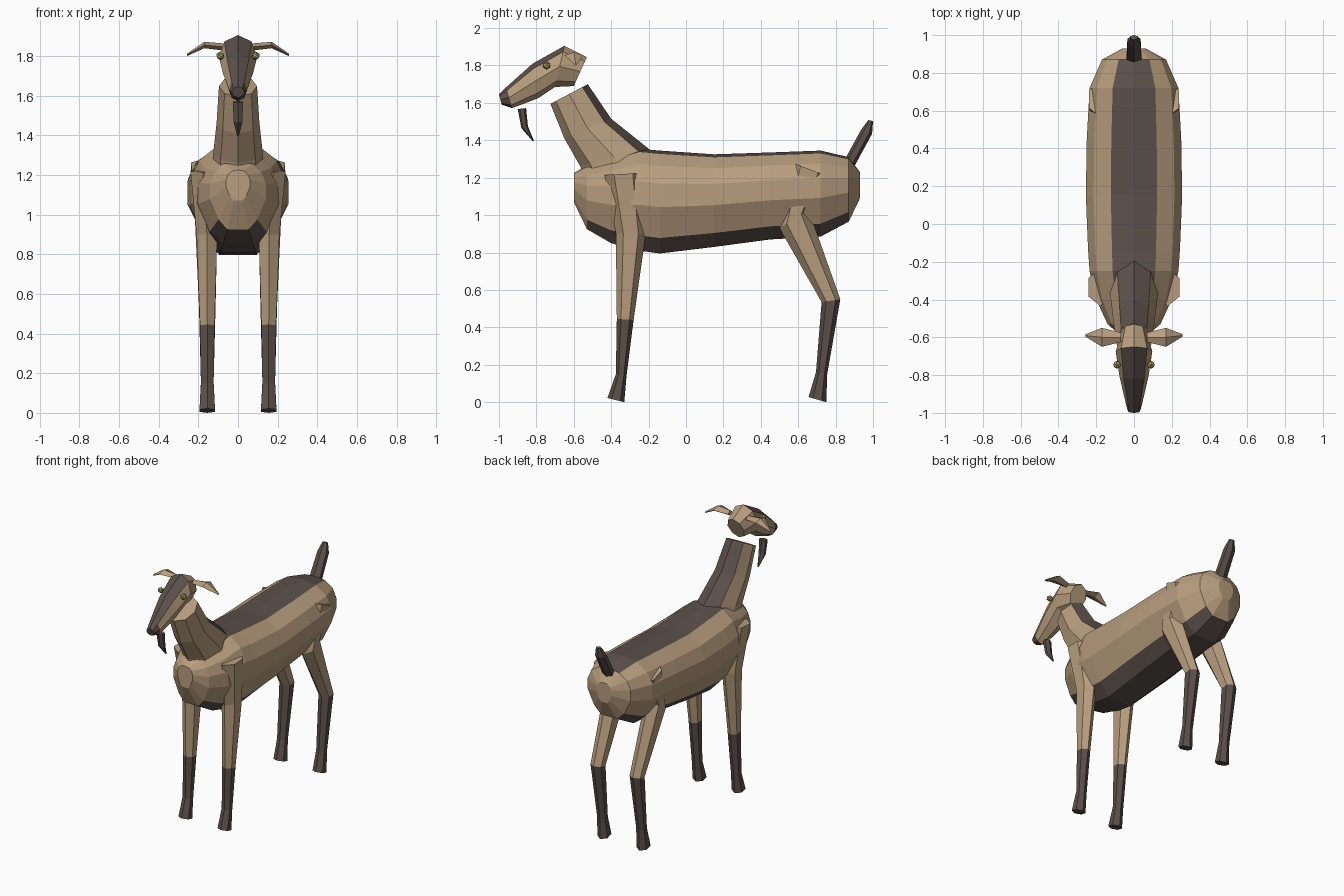
import bpy, bmesh, math
from mathutils import Vector

if "Cube" in bpy.data.objects:
    bpy.data.objects.remove(bpy.data.objects["Cube"])


def material(name, rgb):
    m = bpy.data.materials.new(name)
    m.diffuse_color = (*rgb, 1)
    m.use_nodes = True
    m.node_tree.nodes["Principled BSDF"].inputs["Base Color"].default_value = m.diffuse_color
    return m


TAN = material("tan_coat", (0.48, 0.34, 0.21))
DARK = material("dark_coat", (0.105, 0.08, 0.07))
EYE = material("eye_yellow", (0.42, 0.36, 0.13))


def finish(name, bm, mats, mirror=False):
    me = bpy.data.meshes.new(name)
    bmesh.ops.recalc_face_normals(bm, faces=bm.faces)
    bm.to_mesh(me)
    bm.free()
    for m in mats:
        me.materials.append(m)
    ob = bpy.data.objects.new(name, me)
    bpy.context.collection.objects.link(ob)
    if mirror:
        ob.modifiers.new("Mirror", 'MIRROR').use_bisect_axis[0] = False
        ob.modifiers["Mirror"].use_mirror_merge = False
    return ob


def circle(n):
    pts = [(math.sin(2 * math.pi * k / n), math.cos(2 * math.pi * k / n)) for k in range(n)]
    m = max(a for a, b in pts)
    return [(a / m, b) for a, b in pts]


def ring(section, p, q, hw, cx=0.0):
    """Cross-section spanning side-view points p (b=1) and q (b=-1), half width hw."""
    p, q = Vector(p), Vector(q)
    mid, half = (p + q) / 2, (p - q) / 2
    out = []
    for a, b in section:
        s = mid + half * b
        out.append((cx + a * hw, s.x, s.y))
    return out


def loft(name, rings, dark=lambda i, j: False, mirror=False):
    """Skin rings with flat quads and capped ends; caps are i = -1 and i = len-1."""
    bm = bmesh.new()
    vs = [[bm.verts.new(c) for c in r] for r in rings]
    n = len(vs[0])
    for i in range(len(vs) - 1):
        for j in range(n):
            k = (j + 1) % n
            f = bm.faces.new((vs[i][j], vs[i][k], vs[i + 1][k], vs[i + 1][j]))
            f.material_index = int(dark(i, j))
    for i, r in ((-1, vs[0]), (len(vs) - 1, vs[-1])):
        bm.faces.new(r).material_index = int(dark(i, 0))
    return finish(name, bm, (TAN, DARK), mirror)


# Body: egg-shaped section, dark back strip and belly
half = [(.48, .94), (.84, .7), (1, .36), (1, -.1), (.7, -.7), (.38, -1)]
body_sec = [(0, 1)] + half + [(-a, b) for a, b in reversed(half)]
body = [(-.60, 1.225, 1.07, .06), (-.53, 1.265, .925, .14), (-.40, 1.305, .85, .20),
        (-.25, 1.355, .81, .235), (-.14, 1.345, .795, .243), (.15, 1.325, .83, .255),
        (.45, 1.335, .87, .25), (.72, 1.345, .885, .235), (.87, 1.31, .965, .17),
        (.93, 1.23, 1.09, .06)]
loft("body", [ring(body_sec, (y, t), (y, b), w) for y, t, b, w in body],
     lambda i, j: 0 < i < 8 and j in (0, 12, 6, 5, 7))

# Neck with a dark mane strip
c8 = circle(8)
loft("neck", [ring(c8, (-.15, 1.30), (-.54, 1.19), .13),
              ring(c8, (-.20, 1.355), (-.565, 1.26), .125),
              ring(c8, (-.40, 1.515), (-.65, 1.41), .108),
              ring(c8, (-.525, 1.70), (-.725, 1.595), .096)],
     lambda i, j: 0 <= i < 3 and j in (0, 7))

# Head with a dark blaze and nose
loft("head", [ring(c8, (-.53, 1.845), (-.60, 1.69), .065),
              ring(c8, (-.65, 1.905), (-.70, 1.685), .097),
              ring(c8, (-.82, 1.81), (-.79, 1.625), .077),
              ring(c8, (-.96, 1.685), (-.93, 1.572), .045),
              ring(c8, (-1.0, 1.645), (-.985, 1.59), .032)],
     lambda i, j: i >= 3 or (i >= 1 and j in (0, 7)))

# Ears: flat leaf shapes sticking out sideways
ear = [(.07, -.60, 1.845, .025, .018), (.17, -.60, 1.855, .05, .016), (.258, -.59, 1.805, .006, .006)]
loft("ear", [[(x, y + ry, z), (x, y, z + rz), (x, y - ry, z), (x, y, z - rz)]
             for x, y, z, ry, rz in ear], mirror=True)

# Eyes
bm = bmesh.new()
bmesh.ops.create_icosphere(bm, subdivisions=1, radius=.022)
bmesh.ops.translate(bm, verts=bm.verts, vec=(.09, -.745, 1.80))
finish("eye", bm, (EYE,), True)

# Beard and tail
all_dark = lambda i, j: True
c6 = circle(6)
loft("beard", [ring(c6, (-.855, 1.572), (-.90, 1.567), .026),
               ring(c6, (-.845, 1.475), (-.88, 1.465), .022),
               ring(c6, (-.812, 1.395), (-.82, 1.395), .004)], all_dark)
loft("tail", [ring(c6, (.845, 1.29), (.90, 1.26), .04),
              ring(c6, (.935, 1.455), (.995, 1.435), .035),
              ring(c6, (.975, 1.508), (1.0, 1.503), .018)], all_dark)

# Legs: rear and front edge points per joint, dark from the knee down
front_leg = [((-.235, 1.225), (-.435, 1.215), .062, .178), ((-.215, .90), (-.375, .90), .052, .157),
             ((-.28, .44), (-.37, .445), .037, .155), ((-.318, .14), (-.375, .15), .032, .155),
             ((-.33, 0), (-.42, .022), .039, .155)]
rear_leg = [((.755, 1.21), (.565, 1.28), .062, .175), ((.655, 1.03), (.50, .93), .056, .16),
            ((.825, .55), (.725, .535), .042, .155), ((.755, .15), (.695, .16), .032, .155),
            ((.75, 0), (.655, .027), .039, .155)]
for name, joints in (("front_leg", front_leg), ("rear_leg", rear_leg)):
    loft(name, [ring(c6, *j) for j in joints], lambda i, j: i >= 2, True)
